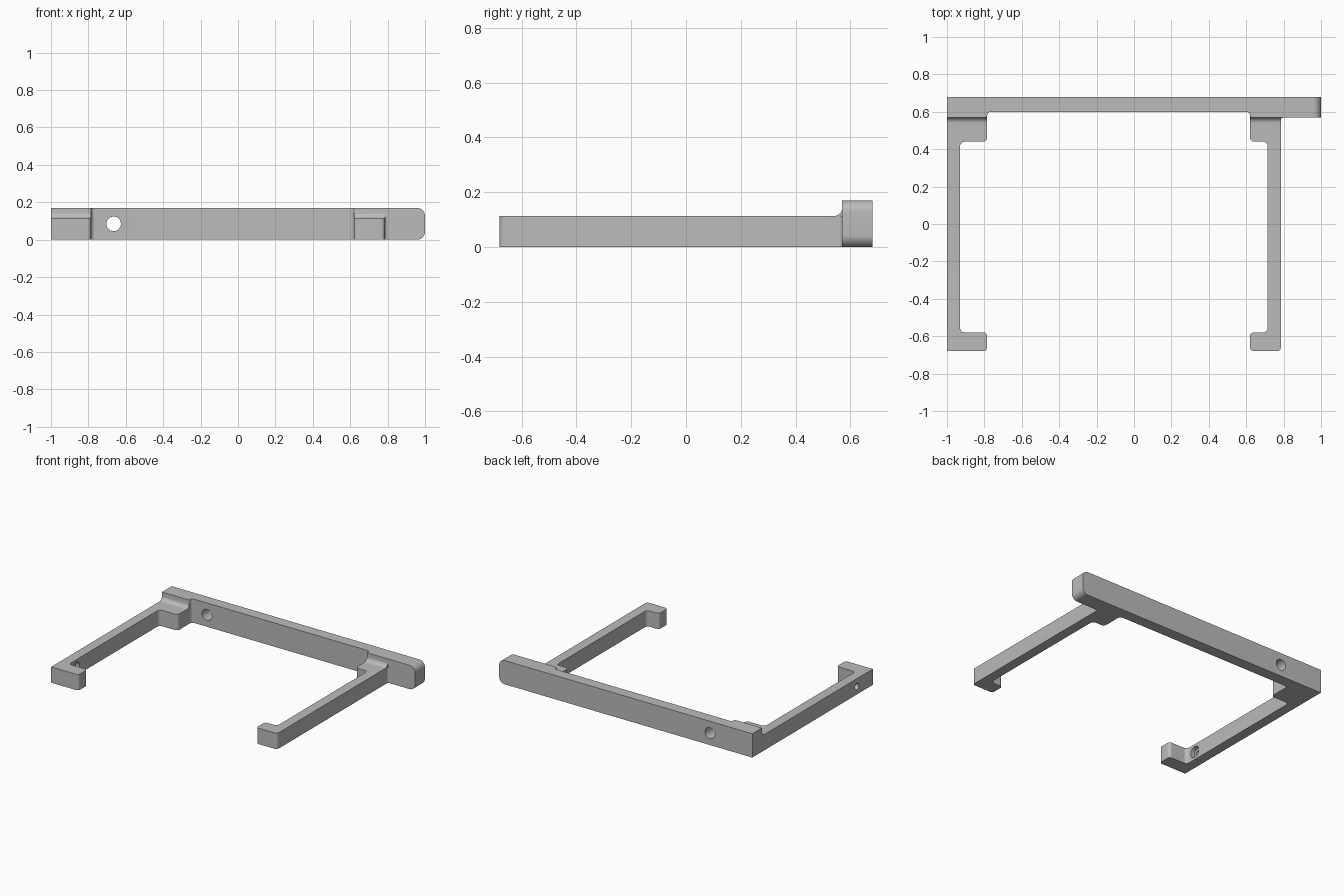
import bpy, bmesh, math
from mathutils import Vector, Matrix

if "Cube" in bpy.data.objects:
    bpy.data.objects.remove(bpy.data.objects["Cube"])

grey = bpy.data.materials.new("plain grey")
grey.use_nodes = True
colour = (0.5, 0.5, 0.5, 1)
grey.diffuse_color = colour
grey.node_tree.nodes["Principled BSDF"].inputs["Base Color"].default_value = colour

BACK, PAD, WALL = 0.68, 0.57, 0.60      # depth lines of the rear bar
BAR_H, ARM_H, FILLET = 0.17, 0.113, 0.03


def rounded(corners, steps=8):
    """Outline from (x, y, radius) corners, replacing each corner by an arc."""
    out = []
    for i, (x, y, r) in enumerate(corners):
        p = Vector((x, y))
        if r == 0:
            out.append(p)
            continue
        a = (Vector(corners[i - 1][:2]) - p).normalized()
        b = (Vector(corners[(i + 1) % len(corners)][:2]) - p).normalized()
        centre = p + (a + b) * r         # all corners are right angles
        for k in range(steps + 1):
            t = math.pi / 2 * k / steps
            out.append(centre - b * r * math.cos(t) - a * r * math.sin(t))
    return [p for i, p in enumerate(out) if (p - out[i - 1]).length > 1e-5]


def prism(name, outline, height, matrix=Matrix()):
    """Extrude an outline upward, then place it."""
    bm = bmesh.new()
    face = bm.faces.new([bm.verts.new((p[0], p[1], 0)) for p in outline])
    top = bmesh.ops.extrude_face_region(bm, geom=[face])["geom"]
    bmesh.ops.translate(bm, vec=(0, 0, height),
                        verts=[v for v in top if isinstance(v, bmesh.types.BMVert)])
    bm.transform(matrix)
    bmesh.ops.recalc_face_normals(bm, faces=bm.faces)
    mesh = bpy.data.meshes.new(name)
    bm.to_mesh(mesh)
    bm.free()
    mesh.materials.append(grey)
    obj = bpy.data.objects.new(name, mesh)
    bpy.context.collection.objects.link(obj)
    return obj


def cylinder(name, start, axis, radius, depth):
    ring = [(radius * math.cos(k * math.tau / 40), radius * math.sin(k * math.tau / 40))
            for k in range(40)]
    turn = Vector(axis).to_track_quat('Z', 'Y').to_matrix().to_4x4()
    return prism(name, ring, depth, Matrix.Translation(start) @ turn)


def combine(target, other, operation):
    mod = target.modifiers.new(operation, 'BOOLEAN')
    mod.operation, mod.solver, mod.object = operation, 'EXACT', other
    bpy.context.view_layer.objects.active = target
    bpy.ops.object.modifier_apply(modifier=mod.name)
    bpy.data.objects.remove(other)


# Rear bar with thicker pads where the arms join
frame = prism("mounting_frame", rounded([
    (-1, BACK, 0), (-1, PAD, 0), (-0.785, PAD, 0.01), (-0.785, WALL, 0.02),
    (0.62, WALL, 0.02), (0.62, PAD, 0.01), (1, PAD, 0), (1, BACK, 0)]), BAR_H)

# Rounded top and bottom corners on the free end of the bar
bm = bmesh.new()
bm.from_mesh(frame.data)
ends = [e for e in bm.edges if all(v.co.x > 0.99 for v in e.verts)
        and abs(e.verts[0].co.z - e.verts[1].co.z) < 0.01]
bmesh.ops.bevel(bm, geom=ends, offset=0.043, segments=10, profile=0.5, affect='EDGES')
bm.to_mesh(frame.data)
bm.free()

# Arms with inward tabs at both ends
left_tabs = [(-1, -0.68, 0), (-0.785, -0.68, 0.02), (-0.785, -0.58, 0.02),
             (-0.93, -0.58, 0.025), (-0.93, 0.44, 0.025), (-0.785, 0.44, 0.025),
             (-0.785, 0.62, 0), (-1, 0.62, 0)]
right_tabs = [(0.785, -0.68, 0.02), (0.785, PAD, 0.015), (0.80, PAD, 0), (0.80, 0.62, 0),
              (0.62, 0.62, 0), (0.62, 0.44, 0.025), (0.715, 0.44, 0.025),
              (0.715, -0.58, 0.025), (0.62, -0.58, 0.02), (0.62, -0.68, 0.02)]
for name, plan in (("arm_a", left_tabs), ("arm_b", right_tabs)):
    combine(frame, prism(name, rounded(plan), ARM_H), 'UNION')

# Curved blends from arm tops up to the bar
blend = rounded([(PAD - FILLET, ARM_H, 0), (PAD, ARM_H, FILLET), (PAD, ARM_H + FILLET, 0),
                 (0.59, ARM_H + FILLET, 0), (0.59, 0.1, 0), (PAD - FILLET, 0.1, 0)])
along_x = Matrix(((0, 0, 1, 0), (1, 0, 0, 0), (0, 1, 0, 0), (0, 0, 0, 1)))
for x0, x1 in ((-1, -0.785), (0.62, 0.785)):
    piece = prism("blend", blend, x1 - x0, Matrix.Translation((x0, 0, 0)) @ along_x)
    combine(frame, piece, 'UNION')

# Counterbored holes through the bar
for x, face_y in ((-0.665, WALL), (0.89, PAD)):
    for radius, start, depth in ((0.039, 0.5, 0.3), (0.078, face_y - 0.02, 0.05)):
        hole = cylinder("bore", (x, start, BAR_H / 2), (0, 1, 0), radius, depth)
        combine(frame, hole, 'DIFFERENCE')

# Vertical screw holes in the tabs
for x in (-0.835, 0.665):
    for y in (-0.63, 0.495):
        combine(frame, cylinder("tab_hole", (x, y, -0.1), (0, 0, 1), 0.02, 0.4), 'DIFFERENCE')

# Sideways hole through one arm, counterbored on the inside
for radius, start, depth in ((0.022, -1.1, 0.25), (0.04, -0.96, 0.1)):
    hole = cylinder("side_hole", (start, -0.50, 0.056), (1, 0, 0), radius, depth)
    combine(frame, hole, 'DIFFERENCE')

bpy.ops.object.select_all(action='DESELECT')
frame.select_set(True)
bpy.context.view_layer.objects.active = frame
bpy.ops.object.shade_smooth_by_angle(angle=math.radians(30))
